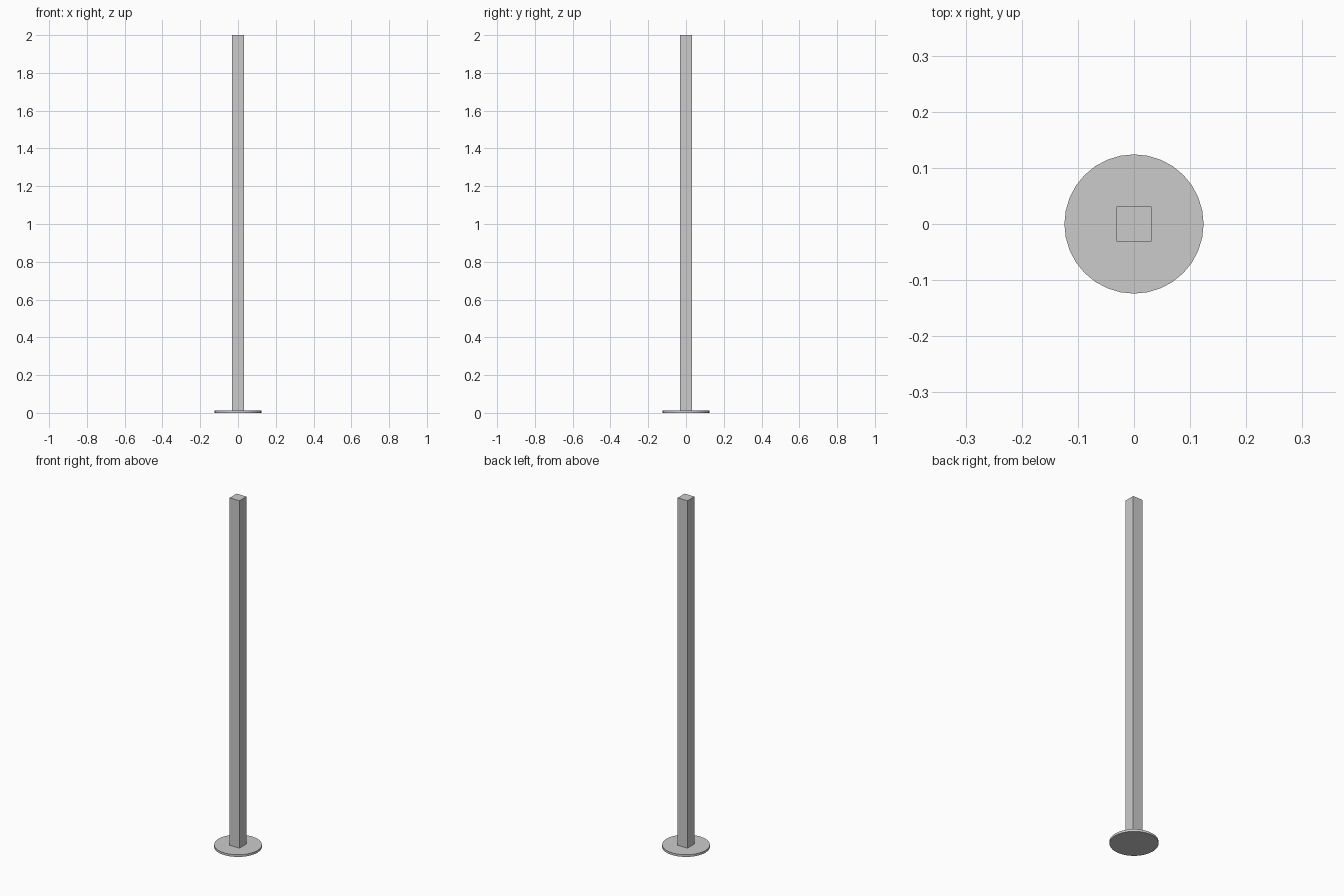
import bpy

if "Cube" in bpy.data.objects:
    bpy.data.objects.remove(bpy.data.objects["Cube"])

HEIGHT = 2.0
POST_WIDTH = 0.0625
BASE_RADIUS = 0.124
BASE_THICKNESS = 0.0125

# Round base plate
bpy.ops.mesh.primitive_cylinder_add(vertices=32, radius=BASE_RADIUS, depth=BASE_THICKNESS,
                                    location=(0, 0, BASE_THICKNESS / 2))
base = bpy.context.object
base.name = "base_plate"
bpy.ops.object.shade_smooth_by_angle()

# Square post standing on the plate
post_height = HEIGHT - BASE_THICKNESS
bpy.ops.mesh.primitive_cube_add(size=1, location=(0, 0, BASE_THICKNESS + post_height / 2))
post = bpy.context.object
post.name = "post"
post.scale = (POST_WIDTH, POST_WIDTH, post_height)
bpy.ops.object.transform_apply(location=False, rotation=False, scale=True)
